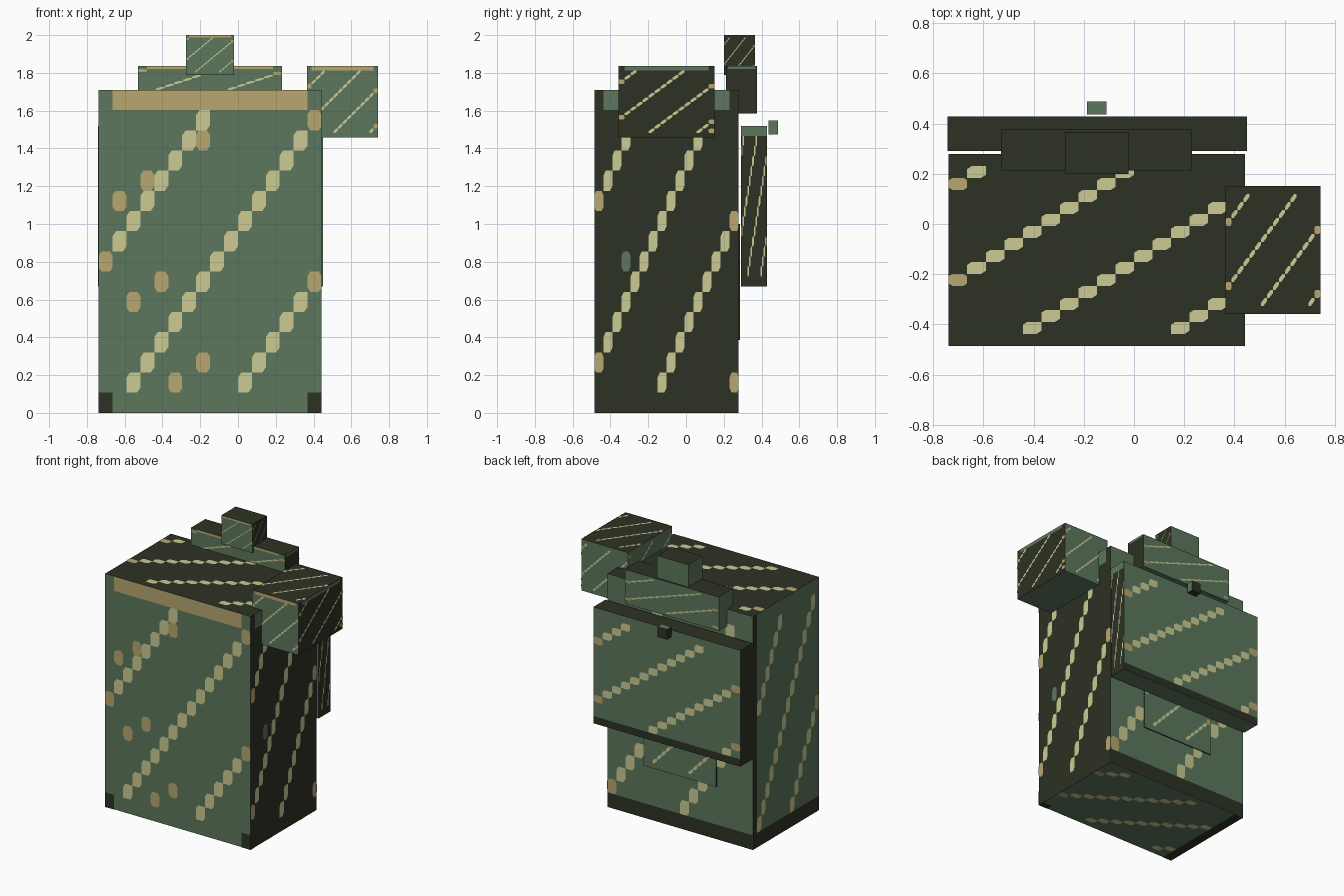
import bpy
import bmesh
from mathutils import Vector

cube = bpy.data.objects.get("Cube")
if cube:
    bpy.data.objects.remove(cube, do_unlink=True)


def linear(v):
    v /= 255
    return v / 12.92 if v <= 0.04 else ((v + 0.055) / 1.055) ** 2.4


def material(name, r, g, b):
    m = bpy.data.materials.new(name)
    colour = (linear(r), linear(g), linear(b), 1)
    m.use_nodes = True
    m.diffuse_color = colour
    bsdf = m.node_tree.nodes["Principled BSDF"]
    bsdf.inputs["Base Color"].default_value = colour
    bsdf.inputs["Roughness"].default_value = 0.9
    return m


GREEN, DARK, PALE, TAN = range(4)
MATERIALS = [material("moss green", 93, 119, 93), material("dark olive", 45, 50, 35),
             material("pale straw", 203, 203, 148), material("tan", 184, 167, 112)]

X, Y, Z = Vector((1, 0, 0)), Vector((0, 1, 0)), Vector((0, 0, 1))
# Horizontal and vertical directions of each side; their cross product faces out
SIDES = {"front": (X, Z), "back": (-X, Z), "right": (Y, Z),
         "left": (-Y, Z), "top": (X, Y), "bottom": (-X, Y)}
BASE = dict(front=GREEN, back=GREEN, right=DARK, left=GREEN, top=DARK, bottom=GREEN)
N = 16          # cells along each side
LIFT = 0.002    # height of the painted cells


def hexagon(t):
    """Cell joined to its diagonal neighbours, other two corners cut."""
    return [(0, 0), (1 - t, 0), (1, t), (1, 1), (t, 1), (0, 1 - t)]


def octagon(t):
    return [(t, 0), (1 - t, 0), (1, t), (1, 1 - t), (1 - t, 1), (t, 1), (0, 1 - t), (0, t)]


SQUARE = [(0, 0), (1, 0), (1, 1), (0, 1)]


def stripes(k, t):
    """Diagonal stripes, tan where they meet the side edges."""
    cells = {}
    for c in range(N):
        for r in range(1, N - 1):
            if (c - r) % 8 == k:
                cells[c, r] = (TAN, octagon(0.2)) if c in (0, N - 1) else (PALE, hexagon(t))
    return cells


def row(r, colour, start=0, end=N):
    return {(c, r): (colour, SQUARE) for c in range(start, end)}


def column(c, colour):
    return {(c, r): (colour, SQUARE) for r in range(N)}


def spots(colour, *places):
    return {p: (colour, octagon(0.22)) for p in places}


def box(name, lo, hi, phases=None, cut=0.25, extra=None, base=None):
    """Box whose sides carry stripes and extra painted cells."""
    lo, hi = Vector(lo), Vector(hi)
    mid, size = (lo + hi) / 2, hi - lo
    colours = {**BASE, **(base or {})}
    bm = bmesh.new()
    for side, (u, v) in SIDES.items():
        n = u.cross(v)
        w, h, d = (abs(size.dot(a)) for a in (u, v, n))

        def face(points, lift, index):
            verts = [bm.verts.new(mid + n * (d / 2 + lift) + u * (a - 0.5) * w + v * (b - 0.5) * h)
                     for a, b in points]
            bm.faces.new(verts).material_index = index

        face(SQUARE, 0, colours[side])
        cells = {}
        if phases and side in phases:
            cells.update(stripes(phases[side], cut))
        cells.update((extra or {}).get(side, {}))
        for (c, r), (colour, shape) in cells.items():
            face([((c + a) / N, (r + b) / N) for a, b in shape], LIFT, colour)
    bmesh.ops.remove_doubles(bm, verts=bm.verts, dist=0.00001)
    mesh = bpy.data.meshes.new(name)
    bm.to_mesh(mesh)
    bm.free()
    for m in MATERIALS:
        mesh.materials.append(m)
    ob = bpy.data.objects.new(name, mesh)
    bpy.context.collection.objects.link(ob)
    return ob


# Main case
last = N - 1
corners = {(0, 0): (DARK, SQUARE), (last, 0): (DARK, SQUARE)}
box("case", (-0.738, -0.485, 0), (0.442, 0.279, 1.71),
    dict(front=1, right=6, top=3, left=0, back=7, bottom=4),
    extra=dict(
        front={**row(last, TAN, 1, last), **corners,
               **spots(TAN, (7, 13), (3, 11), (1, 10), (4, 6), (2, 5), (7, 2), (5, 1))},
        right={**row(last, GREEN, 1, last), **spots(GREEN, (3, 7)), **spots(TAN, (15, 1))},
        left={**row(0, DARK), **column(0, DARK)},
        back=row(0, DARK),
        bottom={**column(last, DARK), **corners}))

# Box on the upper corner
box("shoulder_box", (0.365, -0.358, 1.458), (0.742, 0.152, 1.836),
    dict(front=5, right=4, top=5, left=2, back=3), cut=0.6,
    extra=dict(front=row(last, TAN, 1, last), right={**row(last, GREEN, 1, last),
               **spots(TAN, (15, 3), (15, 1))}, top=spots(TAN, (15, 2))))

# Bar and block at the top rear
box("rear_bar", (-0.53, 0.213, 1.585), (0.232, 0.377, 1.836),
    dict(front=2, back=6), cut=0.6,
    extra=dict(front=row(last, TAN, 1, last), right=row(last, GREEN, 1, last)))
box("top_block", (-0.275, 0.2, 1.79), (-0.022, 0.366, 2.0),
    dict(front=2, right=4), cut=0.7, extra=dict(front=row(last, TAN, 1, last)))

# Rear pack, its latch and the thin panel behind it
box("rear_pack", (-0.742, 0.29, 0.668), (0.45, 0.428, 1.52),
    dict(back=5, right=3), extra=dict(back=row(0, DARK), right=row(last, GREEN)),
    base=dict(left=DARK))
box("latch", (-0.187, 0.436, 1.473), (-0.11, 0.487, 1.548),
    base=dict(front=DARK, back=DARK, left=DARK, right=GREEN, top=GREEN, bottom=DARK))
box("rear_panel", (-0.445, 0.279, 0.385), (0.145, 0.287, 1.0),
    dict(back=1), cut=0.6, base=dict(left=DARK, bottom=DARK))
